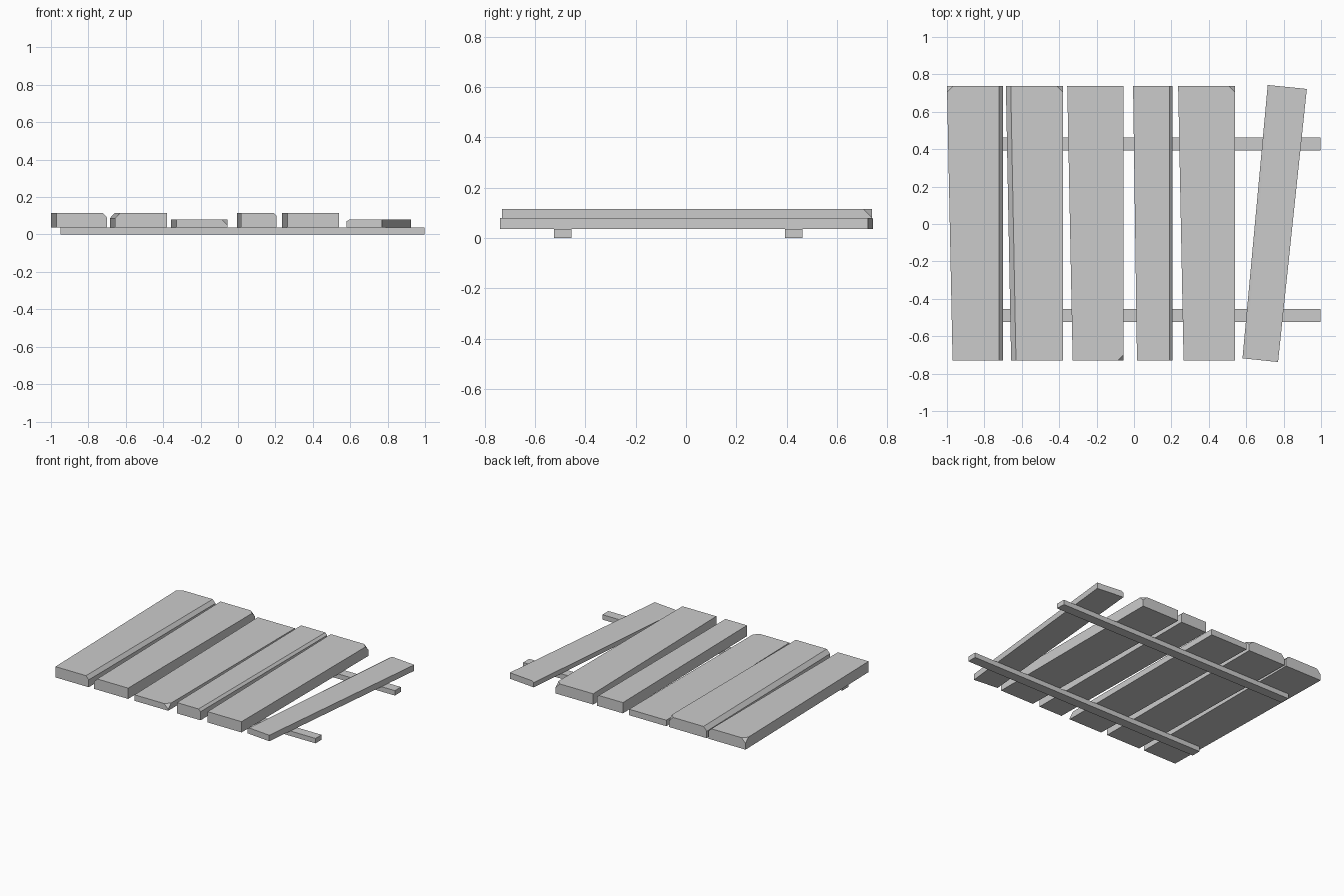
import bpy
import bmesh
from mathutils import Vector

cube = bpy.data.objects.get("Cube")
if cube:
    bpy.data.objects.remove(cube)

# Single flat grey
grey = bpy.data.materials.new("weathered_grey")
grey.use_nodes = True
colour = (0.6, 0.6, 0.6, 1)
grey.diffuse_color = colour
grey.node_tree.nodes["Principled BSDF"].inputs["Base Color"].default_value = colour


def prism(outline, bottom, top):
    """Solid from a plan outline (front left, front right, back right, back left)."""
    bm = bmesh.new()
    face = bm.faces.new([bm.verts.new((x, y, bottom)) for x, y in outline])
    up = bmesh.ops.extrude_face_region(bm, geom=[face])["geom"]
    for v in up:
        if isinstance(v, bmesh.types.BMVert):
            v.co.z = top
    bmesh.ops.recalc_face_normals(bm, faces=bm.faces)
    return bm


def cut(bm, a, b, c):
    """Slice off the side of plane abc that does not hold the solid's centre."""
    a, b, c = Vector(a), Vector(b), Vector(c)
    normal = (b - a).cross(c - a).normalized()
    centre = sum((v.co for v in bm.verts), Vector()) / len(bm.verts)
    if normal.dot(centre - a) > 0:
        normal = -normal
    geom = bm.verts[:] + bm.edges[:] + bm.faces[:]
    result = bmesh.ops.bisect_plane(bm, geom=geom, plane_co=a, plane_no=normal,
                                    clear_outer=True)
    edges = [e for e in result["geom_cut"] if isinstance(e, bmesh.types.BMEdge)]
    bmesh.ops.holes_fill(bm, edges=edges)


def finish(bm, name):
    bmesh.ops.recalc_face_normals(bm, faces=bm.faces)
    mesh = bpy.data.meshes.new(name)
    bm.to_mesh(mesh)
    bm.free()
    mesh.materials.append(grey)
    bpy.context.collection.objects.link(bpy.data.objects.new(name, mesh))


def plank(name, outline, top, bevel=None, chip=None):
    """bevel: (side, width, drop) along a long top edge; chip: index of a cut top corner."""
    bm = prism(outline, 0.036, top)
    if bevel:
        side, width, drop = bevel
        front, back = (outline[0], outline[3]) if side < 0 else (outline[1], outline[2])
        inner = -side * width
        cut(bm, (front[0], front[1], top - drop), (back[0], back[1], top - drop),
            (front[0] + inner, front[1], top))
    if chip is not None:
        x, y = outline[chip]
        dx = 0.033 if chip in (0, 3) else -0.033
        dy = 0.033 if chip in (0, 1) else -0.033
        cut(bm, (x + dx, y, top), (x, y + dy, top), (x, y, top - 0.033))
    finish(bm, name)


def tapered(front_left, back_left, right):
    return [(front_left, -0.73), (right, -0.73), (right, 0.738), (back_left, 0.738)]


# Planks, left to right across the deck
plank("plank_1", tapered(-0.97, -1.0, -0.70), 0.115, bevel=(1, 0.022, 0.025), chip=3)
plank("plank_2", tapered(-0.657, -0.685, -0.38), 0.115, bevel=(-1, 0.026, 0.028), chip=2)
plank("plank_3", tapered(-0.328, -0.357, -0.055), 0.08, chip=1)
plank("plank_4", tapered(0.016, -0.005, 0.207), 0.115, bevel=(1, 0.016, 0.016))
plank("plank_5", tapered(0.265, 0.236, 0.54), 0.115, chip=2)

# Loose skewed plank
plank("skewed_plank", [(0.58, -0.718), (0.77, -0.738), (0.924, 0.722), (0.715, 0.743)],
      0.08, bevel=(-1, 0.016, 0.01))

# Two rails underneath
for name, y in (("front_rail", -0.49), ("back_rail", 0.428)):
    finish(prism([(-0.95, y - 0.035), (0.997, y - 0.035),
                  (0.997, y + 0.035), (-0.95, y + 0.035)], 0, 0.036), name)
